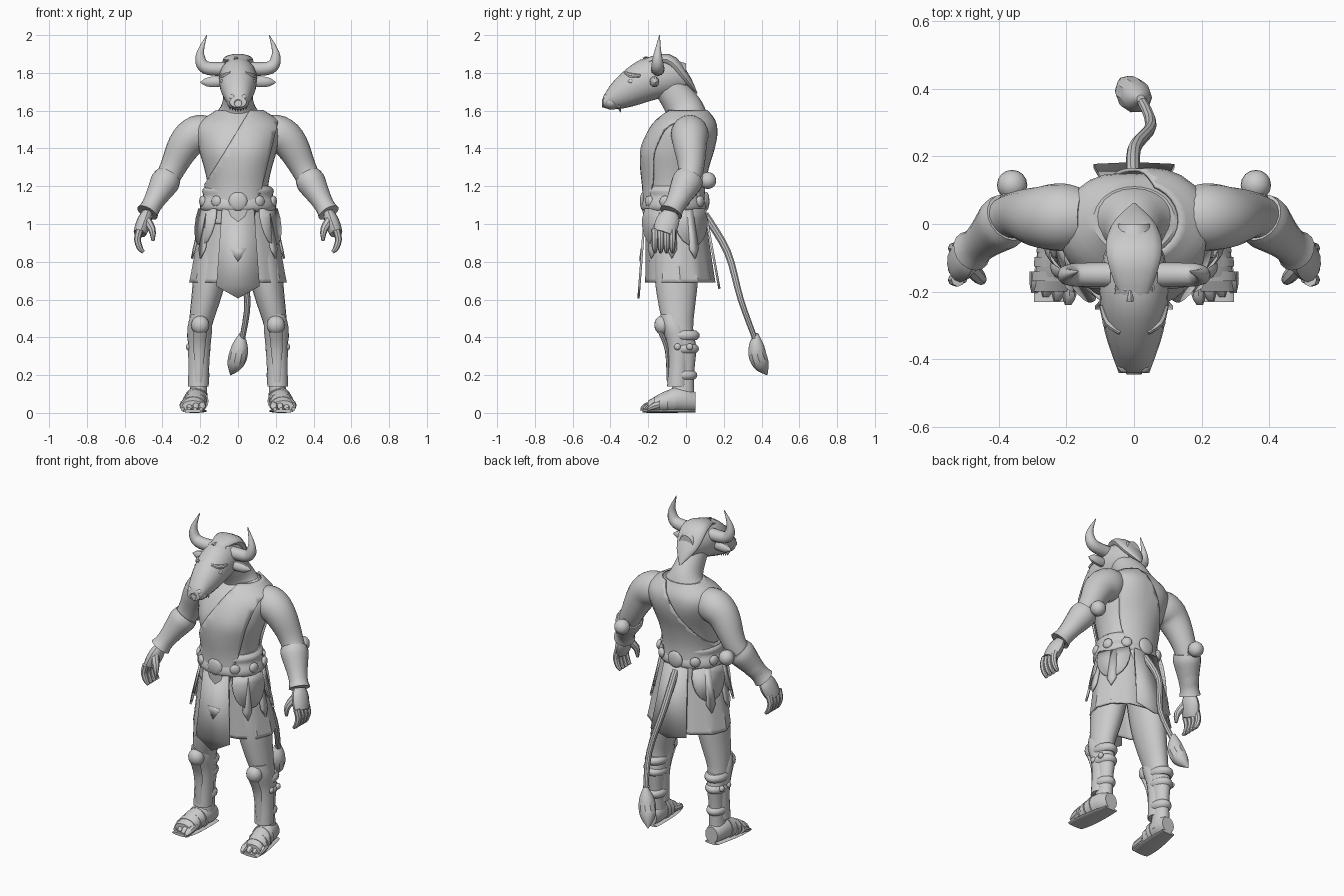
import bpy, bmesh, math, random
from mathutils import Vector, Matrix

random.seed(4)
if "Cube" in bpy.data.objects:
    bpy.data.objects.remove(bpy.data.objects["Cube"])

light_grey = bpy.data.materials.new("light_grey")
light_grey.use_nodes = True
light_grey.diffuse_color = (.6, .6, .6, 1)
light_grey.node_tree.nodes["Principled BSDF"].inputs["Base Color"].default_value = light_grey.diffuse_color
parts = []


def finish(name, bm, mirrored=False, thickness=0):
    """Turn a bmesh into a named object, with optional thickness and mirror."""
    bmesh.ops.recalc_face_normals(bm, faces=bm.faces)
    mesh = bpy.data.meshes.new(name)
    bm.to_mesh(mesh)
    bm.free()
    mesh.materials.append(light_grey)
    part = bpy.data.objects.new(name, mesh)
    bpy.context.collection.objects.link(part)
    if thickness:
        solid = part.modifiers.new("Thickness", "SOLIDIFY")
        solid.thickness, solid.offset = thickness, 0
    if mirrored:
        part.modifiers.new("Mirror", "MIRROR").use_clip = False
    parts.append(part)


def sample(values, t):
    """Smooth curve through evenly spaced numbers or points, t from 0 to 1."""
    last = len(values) - 1
    i = min(int(t * last), last - 1)
    f = t * last - i
    a, b, c, d = (values[min(max(i + k, 0), last)] for k in (-1, 0, 1, 2))
    return b + f / 2 * (c - a + f * (2 * a - 5 * b + 4 * c - d + f * (3 * (b - c) + d - a)))


def loft(name, path, widths, depths=1, sides=16, steps=12, across="X", level=None,
         capped=True, mirrored=False, thickness=0, pleat=0, shape=None):
    """Skin ellipses along a path; depths is a profile or a ratio of the widths."""
    axes = {"X": Vector((1, 0, 0)), "Y": Vector((0, 1, 0)), "Z": Vector((0, 0, 1))}
    path = [Vector(point) for point in path]
    if not isinstance(depths, list):
        depths = [width * depths for width in widths]
    centres = [sample(path, i / steps) for i in range(steps + 1)]
    bm, rings = bmesh.new(), []
    for i, centre in enumerate(centres):
        along = axes[level] if level else (centres[min(i + 1, steps)] - centres[max(i - 1, 0)]).normalized()
        u = axes[across] - along * along.dot(axes[across])
        u.normalize()
        v = along.cross(u)
        width, depth = sample(widths, i / steps), sample(depths, i / steps)
        ring = []
        for j in range(sides):
            angle = math.tau * j / sides
            swell = 1 + pleat * (j % 4 == 0) * i / steps
            ring.append(bm.verts.new(centre + swell * (u * width * math.cos(angle) + v * depth * math.sin(angle))))
        rings.append(ring)
    for low, high in zip(rings, rings[1:]):
        for j in range(sides):
            k = (j + 1) % sides
            bm.faces.new((low[j], low[k], high[k], high[j]))
    if capped:
        bm.faces.new(rings[0])
        bm.faces.new(rings[-1])
    if shape:
        shape(bm)
    finish(name, bm, mirrored, thickness)


def ball(name, place, size, mirrored=False, turn=0):
    bm = bmesh.new()
    bmesh.ops.create_uvsphere(bm, u_segments=16, v_segments=10, radius=1)
    bm.transform(Matrix.Translation(place) @ Matrix.Rotation(turn, 4, "Z") @ Matrix.Diagonal((*size, 1)))
    finish(name, bm, mirrored)


def pointed(top, bottom, side, tip):
    """Outline of a hanging strip with a pointed lower end."""
    return [(-top, 0), (top, 0), (bottom, -side), (0, -tip), (-bottom, -side)]


def hang(name, outline, place, turn=0, tilt=0, mirrored=False):
    """Thin sheet hanging from a place, turned about z and tilted outwards."""
    bm = bmesh.new()
    bm.faces.new([bm.verts.new((x, 0, z)) for x, z in outline])
    bm.transform(Matrix.Translation(place) @ Matrix.Rotation(turn, 4, "Z") @ Matrix.Rotation(-tilt, 4, "X"))
    finish(name, bm, mirrored, thickness=.012)


# Torso profile, shared by the body and the cloth
SPINE = [(0, -.06, 1), (0, -.06, 1.3), (0, .01, 1.6)]
GIRTH = [.18, .17, .16, .18, .21, .22, .12]
CHEST = [.15, .15, .15, .165, .175, .155, .1]


def muscles(bm):
    """Swell the chest and the shoulder blades."""
    for centre in ((.09, -.2, 1.4), (.11, .13, 1.47)):
        for vert in bm.verts:
            distance = (Vector((abs(vert.co.x), vert.co.y, vert.co.z)) - Vector(centre)).length
            outward = Vector((vert.co.x * .4, vert.co.y, 0)).normalized()
            vert.co += outward * .015 * math.exp(-(distance / .09) ** 2)


def cut_cloth(bm):
    """Trim along the diagonal neckline and around the armhole."""
    muscles(bm)
    for point, normal in (((.05, 0, 1.58), (.38, 0, -.23)), ((.2, 0, 1.5), (-1, 0, .25))):
        bmesh.ops.bisect_plane(bm, geom=bm.verts[:] + bm.edges[:] + bm.faces[:],
                               plane_co=point, plane_no=normal, clear_inner=True)


loft("torso", SPINE, GIRTH, CHEST, sides=32, steps=24, level="Z", shape=muscles)
loft("shoulder_cloth", SPINE, [g + .012 for g in GIRTH], [c + .012 for c in CHEST], sides=32, steps=24,
     level="Z", capped=False, thickness=.01, shape=cut_cloth)
loft("neck", [(0, 0, 1.5), (0, -.01, 1.61), (0, -.14, 1.79)], [.2, .17, .095, .075, .07],
     [.12, .115, .1, .085, .08], sides=24, steps=16)

# Head, from the back of the skull to the nose
loft("head", [(0, 0, 1.78), (0, -.2, 1.765), (0, -.35, 1.7), (0, -.44, 1.645)],
     [.05, .095, .1, .085, .062, .045], [.07, .105, .118, .1, .068, .028], sides=20, level="Y")
loft("mane", [(0, -.25, 1.85), (0, -.1, 1.87), (0, -.01, 1.78), (0, .06, 1.69)], [.03, .08, .07, .005], .4)
for i in range(24):
    back = random.random()
    root = Vector((random.uniform(-.06, .06), -.24 + back / 5, 1.88 - back * back * .03))
    root.z -= abs(root.x) * .4
    loft("hair_tuft", [root, root + Vector((0, .02, .01)), root + Vector((0, .04, -back * .02))],
         [.012, .001], .5, sides=5, steps=3)
for i in range(-3, 4):
    chin = Vector((i * .014, -.36, 1.63))
    loft("beard_tuft", [chin, chin + Vector((0, .015, abs(i) * .005 - .04))], [.012, .001], sides=5, steps=2)
loft("horn", [(.07, -.15, 1.82), (.175, -.15, 1.83), (.2, -.15, 1.9), (.165, -.14, 2)],
     [.037, .03, .002], sides=12, steps=16, across="Y", mirrored=True)
loft("ear", [(.07, -.17, 1.755), (.2, -.16, 1.75)], [.02, .025, .02, .002], [.02, .03, .025, .002],
     sides=10, across="Y", mirrored=True)
ball("eye", (.08, -.29, 1.755), (.013, .018, .012), mirrored=True)
loft("brow", [(.04, -.32, 1.8), (.075, -.29, 1.785), (.095, -.24, 1.785)], [.008, .014, .008],
     sides=8, steps=6, mirrored=True)
ball("nostril", (.03, -.42, 1.67), (.018, .02, .016), mirrored=True)
ball("muzzle", (0, -.395, 1.645), (.06, .043, .04))
circle = [math.tau * k / 12 for k in range(13)]
loft("nose_ring", [(.02 * math.sin(a), -.44, 1.64 + .02 * math.cos(a)) for a in circle], [.005, .005],
     sides=6, across="Y")

# Arms, bracers and hands
ELBOW, WRIST, KNUCKLES = Vector((.37, .02, 1.25)), Vector((.48, -.08, 1.06)), Vector((.52, -.12, .95))
GUARD = Vector((.36, .115, 1.23))
loft("arm", [(.14, .02, 1.5), (.265, .02, 1.44), ELBOW, WRIST], [.08, .1, .088, .068, .06, .045],
     sides=20, steps=20, across="Y", mirrored=True)
loft("bracer", [ELBOW, WRIST], [.075, .082, .072, .06, .055, .063], .95, across="Y", mirrored=True)
ball("elbow_guard", GUARD, (.045, .045, .045), mirrored=True)
loft("elbow_mount", [ELBOW, GUARD], [.04, .025], sides=10, steps=2, mirrored=True)
loft("palm", [WRIST, WRIST.lerp(KNUCKLES, .5), KNUCKLES], [.043, .06, .062, .055], .62, sides=12,
     across="Y", mirrored=True)
for i in range(4):
    curl = [Vector((x, .031 * i - .045, z)) for x, z in ((0, .02), (.012, -.03), (0, -.075), (-.02, -.1))]
    loft("finger", [KNUCKLES + bend for bend in curl], [.02, .018, .016, .009], sides=8, across="Y", mirrored=True)
loft("thumb", [(.49, -.12, 1.03), (.455, -.16, .97), (.45, -.165, .91)], [.025, .02, .008],
     sides=8, steps=6, across="Y", mirrored=True)


def around_hips(angle, grow=0):
    """Point on the oval of the hips, measured from the front."""
    return Vector(((.185 + grow) * math.sin(angle), -.06 - (.155 + grow) * math.cos(angle), 1.08))


# Belt with round studs
loft("belt", [(0, -.065, 1.06), (0, -.065, 1.2)], [.175, .2, .2, .185, .19, .17], .85, sides=32, level="Z")
for i in range(10):
    angle = math.tau * i / 10
    name, size = ("belt_stud", .03) if i % 5 else ("buckle", .05)
    ball(name, around_hips(angle, .012) + Vector((0, 0, .04)), (size, .017, size), turn=angle)

# Pleated skirt and hanging panels
loft("skirt", [(0, -.06, 1.09), (0, -.03, .69)], [.18, .245], [.15, .175], sides=48, level="Z",
     capped=False, thickness=.01, pleat=.035)
hang("front_panel", pointed(.085, .115, .41, .475), (0, -.216, 1.08), tilt=.075)
hang("panel_diamond", pointed(.045, .02, .04, .07), (0, -.236, .87), tilt=.075)
hang("back_panel", pointed(.08, .12, .4, .43), (0, .1, 1.08), turn=math.pi, tilt=.18)
for angle in (1.05, 2.1):
    arc = [math.pi * k / 10 for k in range(11)]
    curve = [(.1 * math.cos(a), -.05 - .15 * math.sin(a)) for a in arc]
    hang("hip_drape", [(-.09, 0), (.09, 0)] + curve, around_hips(angle), angle, tilt=.2, mirrored=True)
for angle in (.95, 1.5, 2.1):
    hang("hip_strip", pointed(.018, .026, .22, .27), around_hips(angle), angle, tilt=.22, mirrored=True)

# Legs, greaves and straps
loft("leg", [(.11, -.05, .95), (.16, -.05, .65), (.2, -.04, .45), (.205, -.01, .3), (.21, -.02, .05)],
     [.09, .09, .075, .06, .055, .042, .05], 1.3, sides=20, steps=24, level="Z", mirrored=True)
loft("greave", [(.21, -.045, .14), (.205, -.04, .36), (.2, -.085, .52)], [.055, .055, .06, .065, .05],
     level="Z", mirrored=True)
ball("knee_guard", (.2, -.125, .465), (.048, .043, .05), mirrored=True)
loft("greave_ridge", [(.208, -.095, .16), (.205, -.1, .33), (.2, -.135, .43)], [.016, .03, .035], .4,
     sides=8, steps=8, mirrored=True)
for height in (.2, .34, .41):
    swell = .045 + height * .045
    loft("calf_strap", [(.206, -.015, height - .025), (.206, -.015, height + .025)],
         [swell - .012, swell, swell, swell - .012], 1.35, steps=6, level="Z", mirrored=True)
for y in (-.045, .02):
    ball("greave_stud", (.262, y, .35), (.014, .018, .018), mirrored=True)

# Sandalled feet with separate toes
loft("foot", [(.21, .05, .06), (.22, -.05, .07), (.24, -.2, .035)], [.042, .057, .06, .055],
     [.05, .065, .058, .03], level="Y", mirrored=True)
loft("sole", [(.21, .05, .01), (.24, -.23, .01)], [.045, .057, .064, .055], .16, level="Y", mirrored=True)
for i in range(4):
    x, reach = .19 + .033 * i, .012 * i - .24
    loft("toe", [(x, -.14, .045), (x, reach + .03, .035), (x + .005, reach, .02)], [.02, .02, .009],
         sides=8, steps=6, level="Y", mirrored=True)
for i in range(3):
    x, y, height = .222 + i * .008, -.07 - i * .042, .068 - i * .01
    loft("sandal_strap", [(x, y + .014, height), (x, y - .014, height - .005)], [.064, .066],
         [height, height - .005], steps=1, level="Y", mirrored=True)

# Tail and its tuft
loft("tail", [(0, .1, 1.05), (0, .22, .85), (.05, .29, .6), (.02, .37, .38)], [.022, .015], sides=10)
loft("tail_tuft", [(.02, .37, .42), (0, .38, .3), (-.04, .43, .2)], [.012, .045, .045, .002], sides=10)

# Smooth shading that keeps hard edges
bpy.ops.object.select_all(action="DESELECT")
for part in parts:
    part.select_set(True)
bpy.context.view_layer.objects.active = parts[0]
bpy.ops.object.shade_smooth_by_angle(angle=math.radians(35))
